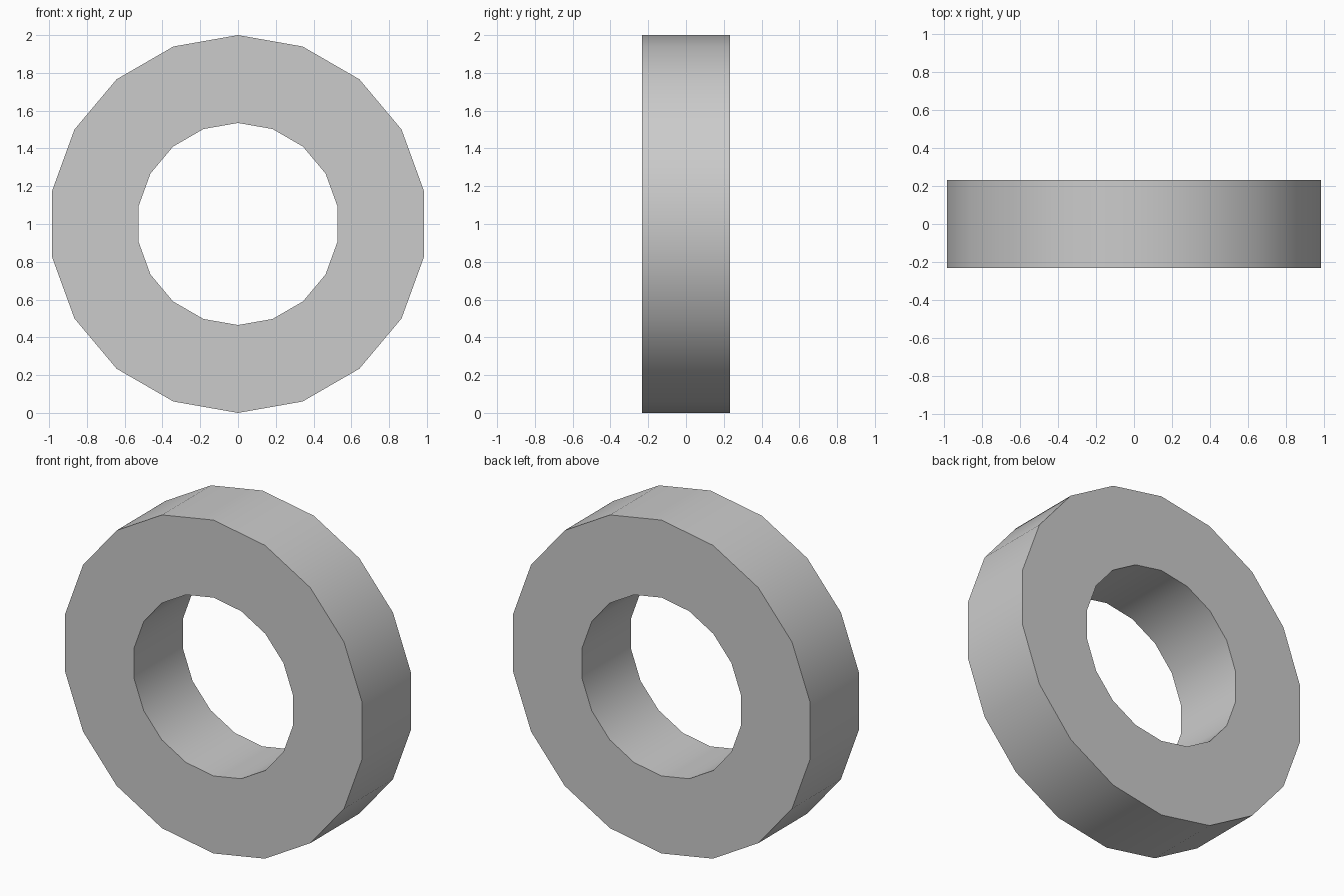
import bpy, bmesh
from math import sin, cos, pi, radians

if "Cube" in bpy.data.objects:
    bpy.data.objects.remove(bpy.data.objects["Cube"])

SIDES = 18
OUTER, INNER, HALF_DEPTH = 1.0, 0.535, 0.232

bm = bmesh.new()


def ring(radius, y):
    """One 18-sided loop of vertices standing upright, a corner at the top."""
    return [bm.verts.new((radius * sin(2 * pi * i / SIDES), y,
                          1 + radius * cos(2 * pi * i / SIDES)))
            for i in range(SIDES)]


# Rectangular cross-section swept around the y axis
loops = [ring(OUTER, -HALF_DEPTH), ring(OUTER, HALF_DEPTH),
         ring(INNER, HALF_DEPTH), ring(INNER, -HALF_DEPTH)]
for k in range(4):
    a, b = loops[k], loops[(k + 1) % 4]
    for i in range(SIDES):
        j = (i + 1) % SIDES
        bm.faces.new((a[i], a[j], b[j], b[i]))
bmesh.ops.recalc_face_normals(bm, faces=bm.faces)

mesh = bpy.data.meshes.new("ring")
bm.to_mesh(mesh)
bm.free()
obj = bpy.data.objects.new("ring", mesh)
bpy.context.collection.objects.link(obj)

# Smooth walls, sharp rims
bpy.context.view_layer.objects.active = obj
obj.select_set(True)
bpy.ops.object.shade_smooth_by_angle(angle=radians(30))
